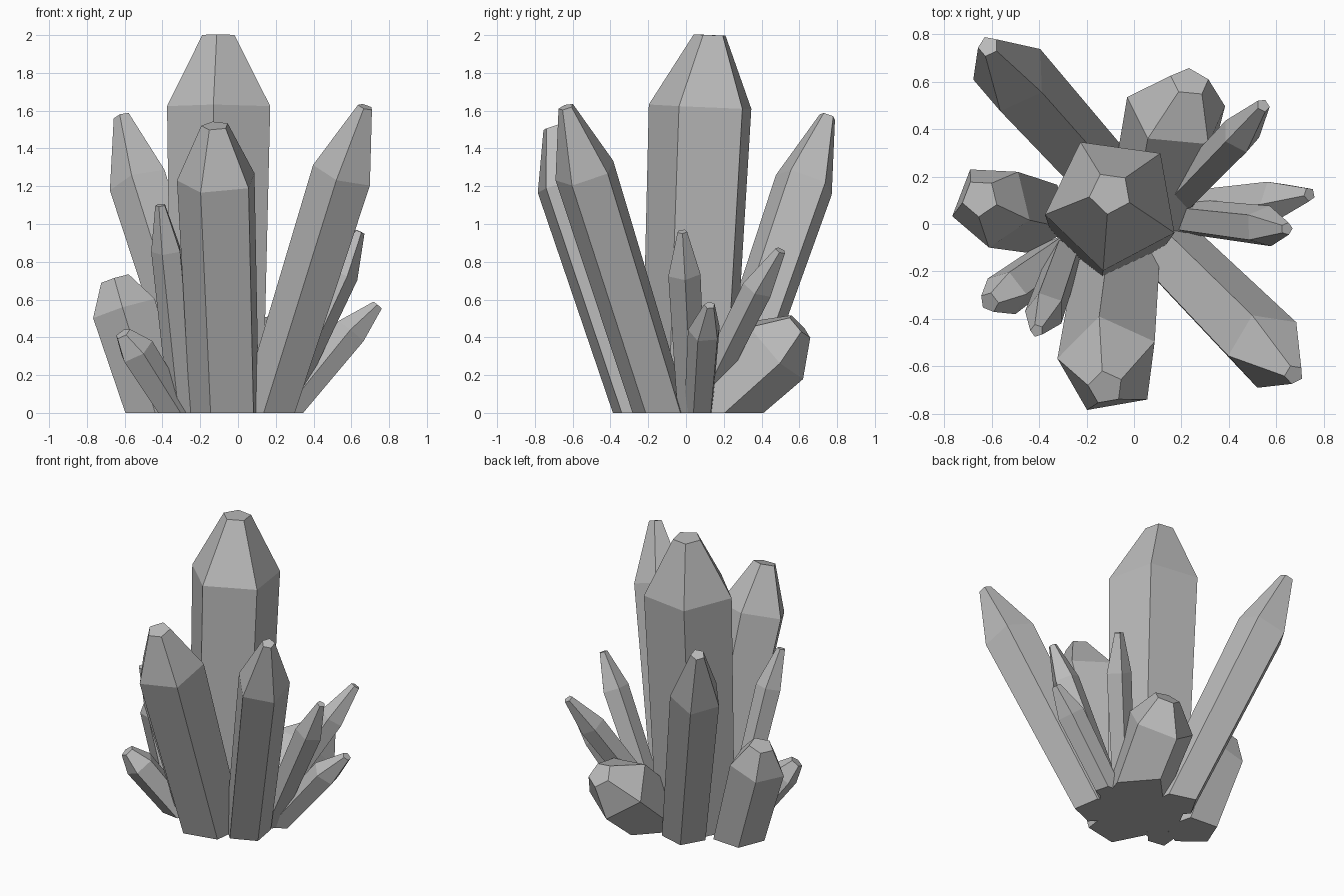
import bpy, bmesh, math
from mathutils import Vector

cube = bpy.data.objects.get("Cube")
if cube:
    bpy.data.objects.remove(cube, do_unlink=True)

# One flat stone colour
stone = bpy.data.materials.new("grey_stone")
stone.use_nodes = True
grey = (0.5, 0.5, 0.5, 1)
stone.diffuse_color = grey
stone.node_tree.nodes["Principled BSDF"].inputs["Base Color"].default_value = grey

SIDES = 5
TAPER = 0.85


def crystal(name, base, shoulder, tip, radius, tip_radius, angle):
    """Five-sided shaft leaning from the ground, with a blunt narrowing point."""
    base, shoulder, tip = Vector((*base, 0)), Vector(shoulder), Vector(tip)
    axis = (shoulder - base).normalized()
    u = Vector((1, 0, 0))
    u = (u - axis * u.dot(axis)).normalized()
    v = axis.cross(u)
    root = base - axis * radius * 2
    bm = bmesh.new()
    rings = []
    for centre, r in ((root, radius * TAPER), (shoulder, radius), (tip, tip_radius)):
        ring = []
        for i in range(SIDES):
            a = math.radians(angle) + math.tau * i / SIDES
            ring.append(bm.verts.new(centre + (u * math.cos(a) + v * math.sin(a)) * r))
        rings.append(ring)
    for low, high in zip(rings, rings[1:]):
        for i in range(SIDES):
            j = (i + 1) % SIDES
            bm.faces.new((low[i], low[j], high[j], high[i]))
    bm.faces.new(rings[0][::-1])
    bm.faces.new(rings[-1])
    # Trim flat on the ground and close the cut
    cut = bmesh.ops.bisect_plane(bm, geom=bm.verts[:] + bm.edges[:] + bm.faces[:],
                                 plane_co=(0, 0, 0), plane_no=(0, 0, 1), clear_inner=True)
    edges = [e for e in cut["geom_cut"] if isinstance(e, bmesh.types.BMEdge)]
    bmesh.ops.contextual_create(bm, geom=edges)
    bmesh.ops.recalc_face_normals(bm, faces=bm.faces[:])
    mesh = bpy.data.meshes.new(name)
    bm.to_mesh(mesh)
    bm.free()
    mesh.materials.append(stone)
    bpy.context.collection.objects.link(bpy.data.objects.new(name, mesh))


# Tall crystals
crystal("main_crystal", (-.1, .02), (-.09, .09, 1.62), (-.1, .13, 2), .29, .09, -98)
crystal("front_crystal", (-.06, -.2), (-.105, -.596, 1.23), (-.12, -.69, 1.52), .22, .075, 101)
crystal("front_left_crystal", (.16, -.13), (.56, -.53, 1.27), (.675, -.635, 1.62), .17, .042, 40)
crystal("back_right_crystal", (-.14, .21), (-.52, .63, 1.22), (-.615, .75, 1.57), .165, .045, 38)

# Stubby crystals
crystal("right_stub", (-.43, .04), (-.6, .08, .55), (-.65, .11, .71), .18, .08, 50)
crystal("back_stub", (.1, .1), (.18, .47, .34), (.235, .6, .46), .22, .085, 20)
crystal("front_right_stub", (-.33, -.14), (-.54, -.29, .33), (-.61, -.33, .42), .1, .045, 297)

# Thin crystals
crystal("back_left_shard", (.13, .05), (.45, .38, .66), (.545, .5, .86), .085, .03, 0)
crystal("left_low_shard", (.25, .07), (.6, .1, .43), (.74, .125, .57), .09, .03, 50)
crystal("left_high_shard", (.21, .03), (.55, -.01, .74), (.645, -.02, .96), .09, .027, 2)
crystal("front_right_shard", (-.29, -.13), (-.375, -.37, .86), (-.41, -.45, 1.1), .085, .028, -36)
